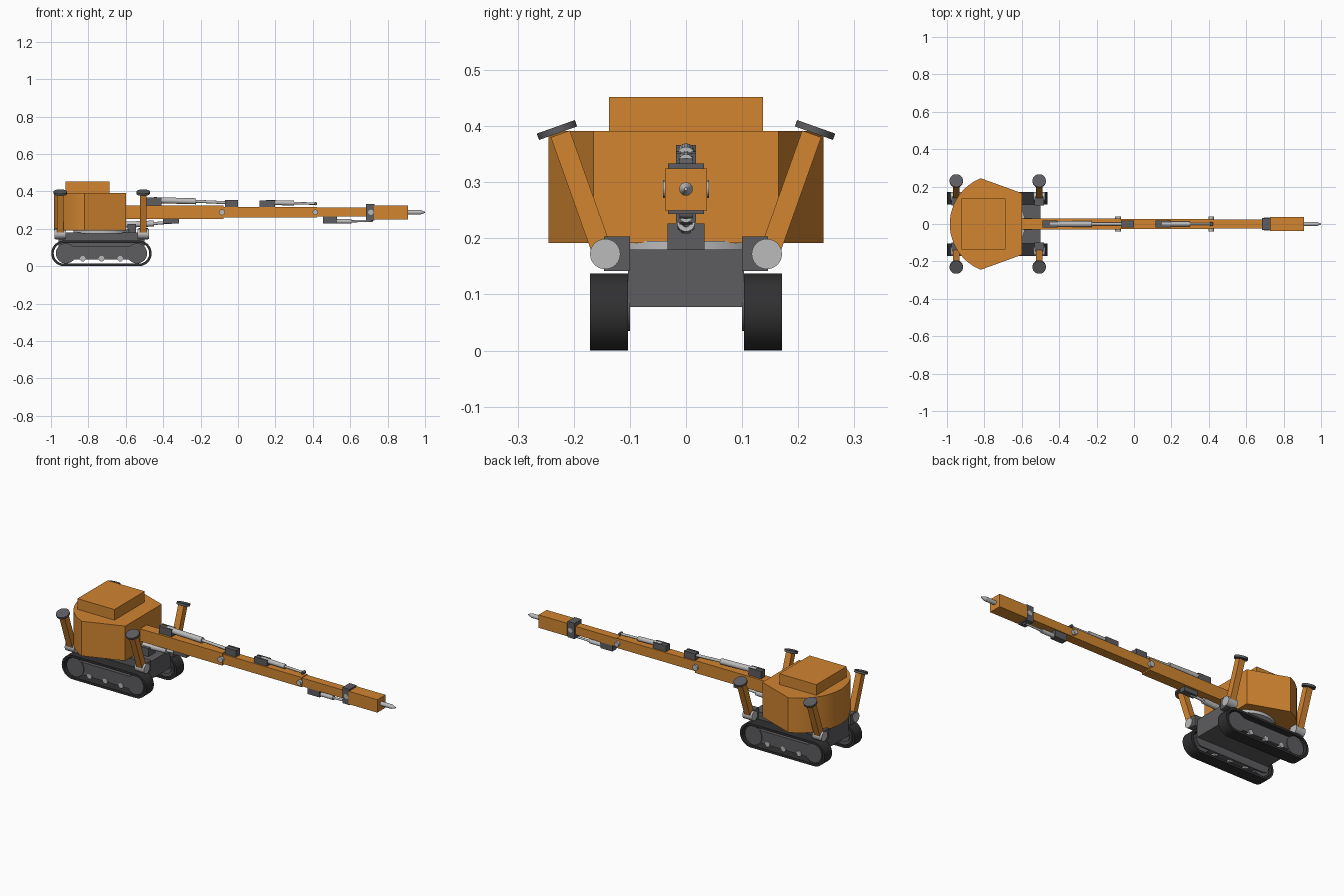
import bpy, bmesh, math
from mathutils import Vector, Matrix

if "Cube" in bpy.data.objects:
    bpy.data.objects.remove(bpy.data.objects["Cube"])


def material(name, r, g, b):
    m = bpy.data.materials.new(name)
    m.diffuse_color = (r, g, b, 1)
    m.use_nodes = True
    m.node_tree.nodes["Principled BSDF"].inputs["Base Color"].default_value = m.diffuse_color
    return m


ORANGE = material("orange_paint", 0.64, 0.235, 0.03)
DARK = material("dark_steel", 0.11, 0.11, 0.12)
RUBBER = material("rubber", 0.03, 0.03, 0.032)
STEEL = material("bright_steel", 0.5, 0.5, 0.5)


def finish(name, bm, mat):
    bmesh.ops.recalc_face_normals(bm, faces=bm.faces[:])
    me = bpy.data.meshes.new(name)
    bm.to_mesh(me)
    bm.free()
    me.shade_smooth()
    me.set_sharp_from_angle(angle=math.radians(30))
    me.materials.append(mat)
    ob = bpy.data.objects.new(name, me)
    bpy.context.collection.objects.link(ob)
    return ob


def box(name, x, y, z, mat):
    bm = bmesh.new()
    bmesh.ops.create_cube(bm, size=1)
    for v in bm.verts:
        v.co = [(a + b) / 2 + c * (b - a) for (a, b), c in zip((x, y, z), v.co)]
    return finish(name, bm, mat)


def rod(name, p, q, r, mat, r2=None, segs=32, spin=0, squash=1):
    p, q = Vector(p), Vector(q)
    d = q - p
    bm = bmesh.new()
    M = (Matrix.Translation((p + q) / 2) @ d.to_track_quat('Z', 'Y').to_matrix().to_4x4()
         @ Matrix.Diagonal((1, squash, 1, 1)) @ Matrix.Rotation(spin, 4, 'Z'))
    bmesh.ops.create_cone(bm, cap_ends=True, segments=segs, radius1=r,
                          radius2=r if r2 is None else r2, depth=d.length, matrix=M)
    return finish(name, bm, mat)


def prism(name, outline, lo, hi, axis, mat):
    bm = bmesh.new()
    place = (lambda a, b: (a, b, lo)) if axis == 'z' else (lambda a, b: (a, lo, b))
    f = bm.faces.new([bm.verts.new(place(a, b)) for a, b in outline])
    new = bmesh.ops.extrude_face_region(bm, geom=[f])['geom']
    off = (0, 0, hi - lo) if axis == 'z' else (0, hi - lo, 0)
    bmesh.ops.translate(bm, vec=off, verts=[v for v in new if isinstance(v, bmesh.types.BMVert)])
    return finish(name, bm, mat)


def stadium(x0, x1, zc, r, n=16):
    right = [(x1 + r * math.sin(math.pi * i / n), zc - r * math.cos(math.pi * i / n)) for i in range(n + 1)]
    left = [(x0 - r * math.sin(math.pi * i / n), zc + r * math.cos(math.pi * i / n)) for i in range(n + 1)]
    return right + left


def belt(name, x0, x1, zc, r, t, y0, y1, mat):
    outer, inner = stadium(x0, x1, zc, r), stadium(x0, x1, zc, r - t)
    bm = bmesh.new()
    rings = [[bm.verts.new((a, y, b)) for a, b in o]
             for o, y in ((outer, y0), (outer, y1), (inner, y1), (inner, y0))]
    n = len(outer)
    for k in range(4):
        A, B = rings[k], rings[(k + 1) % 4]
        for i in range(n):
            j = (i + 1) % n
            bm.faces.new((A[i], A[j], B[j], B[i]))
    return finish(name, bm, mat)


# Undercarriage
box("chassis", (-0.96, -0.5), (-0.103, 0.103), (0.078, 0.18), DARK)
rod("slew_ring", (-0.73, 0, 0.175), (-0.73, 0, 0.195), 0.15, STEEL, segs=48)

for s, side in ((-1, "right"), (1, "left")):
    # Tracks
    y0, y1 = sorted((s * 0.103, s * 0.171))
    belt(side + "_track_belt", -0.93, -0.53, 0.0685, 0.0685, 0.013, y0, y1, RUBBER)
    prism(side + "_track_frame", stadium(-0.93, -0.53, 0.071, 0.036), s * 0.1, s * 0.158, 'y', DARK)
    for x in (-0.92, -0.54):
        rod(side + "_track_wheel", (x, s * 0.108, 0.0685), (x, s * 0.162, 0.0685), 0.054, DARK)
    for x in (-0.83, -0.73, -0.63):
        rod(side + "_track_roller", (x, s * 0.112, 0.04), (x, s * 0.163, 0.04), 0.015, STEEL, segs=20)
    # Folded outriggers
    for x, end in ((-0.95, "rear"), (-0.507, "front")):
        n = f"{end}_{side}_outrigger_"
        ya, yb = sorted((s * 0.1, s * 0.146))
        box(n + "mount", (x - 0.025, x + 0.025), (ya, yb), (0.142, 0.203), DARK)
        rod(n + "hinge", (x - 0.03, s * 0.144, 0.172), (x + 0.03, s * 0.144, 0.172), 0.027, STEEL)
        base, top = Vector((x, s * 0.149, 0.175)), Vector((x, s * 0.224, 0.386))
        d = (top - base).normalized()
        rod(n + "leg", base, top, 0.0255, ORANGE, segs=4, spin=math.pi / 4)
        pad = Vector((x, s * 0.23, 0.393))
        rod(n + "pad", pad - d * 0.006, pad + d * 0.006, 0.036, DARK)

# Upper body with curved rear
half = math.atan2(0.245, 0.099)
arc = []
for i in range(25):
    a = math.pi - half + 2 * half * i / 24
    arc.append((-0.721 + 0.264 * math.cos(a), 0.264 * math.sin(a)))
prism("upper_body", [(-0.6, -0.165), (-0.6, 0.165)] + arc, 0.192, 0.391, 'z', ORANGE)
box("engine_cover", (-0.923, -0.688), (-0.137, 0.137), (0.385, 0.452), ORANGE)

# Three-section arm
Z = 0.288
box("lower_boom", (-0.65, -0.078), (-0.03, 0.03), (0.253, 0.324), ORANGE)
box("middle_boom", (-0.1, 0.422), (-0.026, 0.026), (0.261, 0.317), ORANGE)
box("upper_boom", (0.4, 0.7), (-0.023, 0.023), (0.265, 0.313), ORANGE)
for x, r in ((-0.085, 0.016), (0.413, 0.014), (0.71, 0.014)):
    w = 0.034 if x > 0.5 else 0.041
    rod("arm_pin", (x, -w, Z), (x, w, Z), r, STEEL)

# Breaker tool
box("tool_coupler", (0.685, 0.73), (-0.032, 0.032), (0.243, 0.333), DARK)
box("breaker_body", (0.728, 0.91), (-0.037, 0.037), (0.25, 0.324), ORANGE)
rod("breaker_chisel", (0.9, 0, Z), (0.975, 0, Z), 0.012, STEEL)
rod("breaker_tip", (0.975, 0, Z), (1.0, 0, Z), 0.012, STEEL, r2=0.003)


# Hydraulic cylinders: barrel start, barrel end, rod end (x, z) and barrel radius
def ram(name, a, b, c, r):
    rod(name + "_barrel", (a[0], 0, a[1]), (b[0], 0, b[1]), r, STEEL)
    rod(name + "_piston_rod", (b[0], 0, b[1]), (c[0], 0, c[1]), r * 0.5, STEEL)
    rod(name + "_eye", (c[0], -0.012, c[1]), (c[0], 0.012, c[1]), r * 0.65, DARK, segs=20)


ram("lower_boom_ram", (-0.62, 0.221), (-0.45, 0.228), (-0.36, 0.235), 0.016)
ram("middle_boom_ram", (-0.45, 0.353), (-0.225, 0.347), (-0.035, 0.338), 0.016)
ram("upper_boom_ram", (0.15, 0.341), (0.3, 0.337), (0.415, 0.334), 0.013)
ram("tool_ram", (0.49, 0.24), (0.607, 0.24), (0.715, 0.243), 0.012)

# Cylinder brackets
box("lower_ram_base", (-0.59, -0.545), (-0.033, 0.033), (0.175, 0.226), DARK)
for n, x, z in (("lower_ram_bracket", (-0.4, -0.315), (0.228, 0.255)),
                ("middle_ram_rear_bracket", (-0.49, -0.408), (0.32, 0.366)),
                ("middle_ram_front_bracket", (-0.07, 0.0), (0.315, 0.355)),
                ("upper_ram_bracket", (0.115, 0.197), (0.315, 0.351)),
                ("tool_ram_bracket", (0.455, 0.53), (0.228, 0.267))):
    for s in (-1, 1):
        y = sorted((s * 0.009, s * 0.018))
        box(n, x, y, z, DARK)
    box(n + "_web", x, (-0.009, 0.009), (z[0], z[1] - 0.002), DARK)
